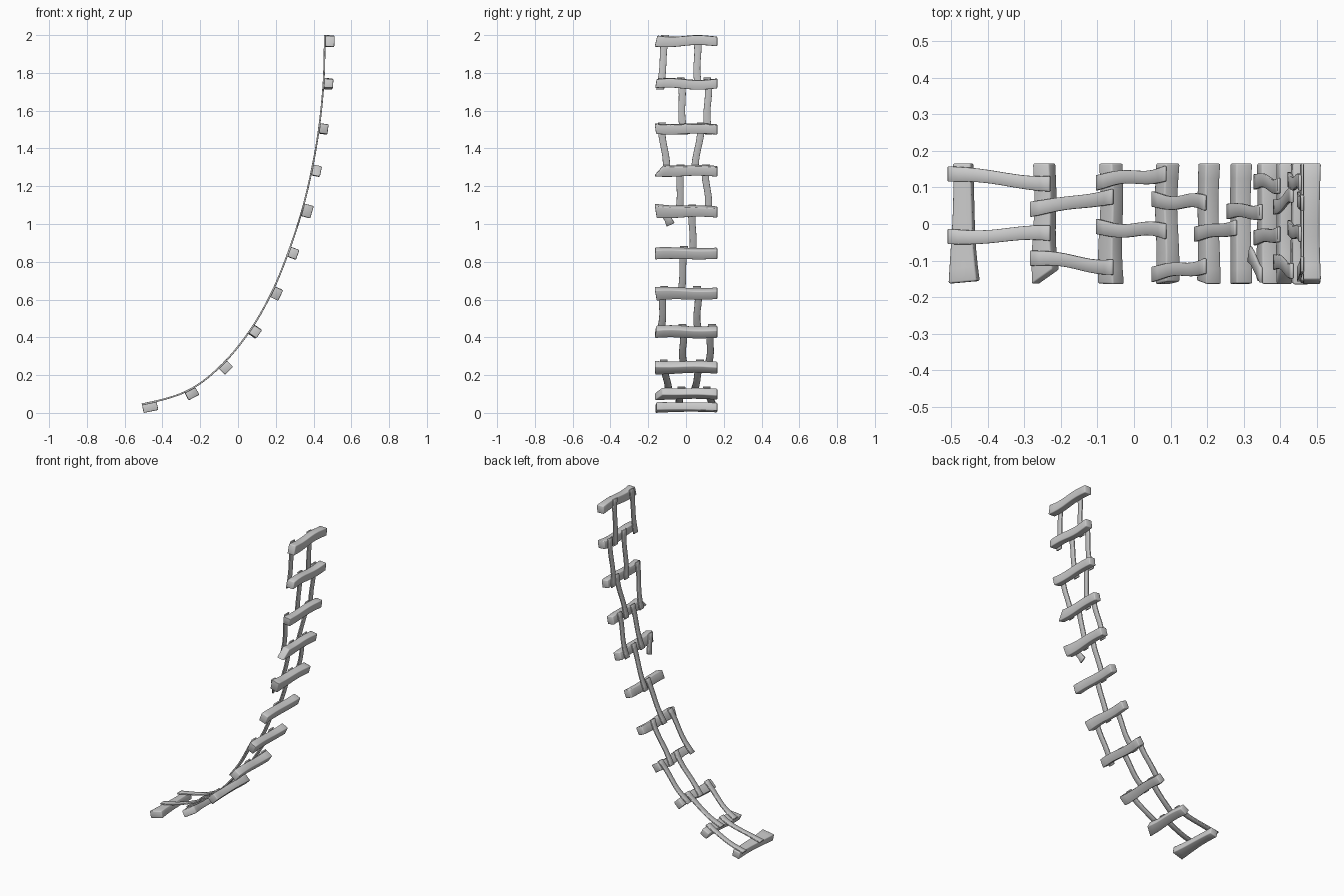
import bpy, bmesh, math
from mathutils import Vector

if "Cube" in bpy.data.objects:
    bpy.data.objects.remove(bpy.data.objects["Cube"])

# Sagging centre line of the ladder, one (x, z) point per rung, top to bottom
PATH = [(.460, 1.970), (.453, 1.743), (.429, 1.506), (.391, 1.286), (.340, 1.073), (.268, .853),
        (.182, .643), (.069, .443), (-.080, .259), (-.256, .122), (-.472, .053)]
pts = [Vector((x, 0, z)) for x, z in PATH]
pts = [2 * pts[0] - pts[1]] + pts + [2 * pts[-1] - pts[-2] + Vector((-.01, 0, .045))]


def at(u):
    """Catmull-Rom point, upward tangent and outward normal at rung number u."""
    i = min(max(int(math.floor(u)), 0), 9)
    t = u - i
    p0, p1, p2, p3 = pts[i:i + 4]
    b, c, d = p2 - p0, 2 * p0 - 5 * p1 + 4 * p2 - p3, 3 * p1 - p0 - 3 * p2 + p3
    pos = p1 + .5 * (b * t + c * t * t + d * t ** 3)
    tan = -(b + 2 * c * t + 3 * d * t * t).normalized()
    return pos, tan, Vector((tan.z, 0, -tan.x))


def loft(name, rings, bevel, segments):
    """Skin a run of four-cornered sections into one closed timber."""
    bm = bmesh.new()
    loops = [[bm.verts.new(v) for v in r] for r in rings]
    bm.faces.new(loops[0])
    bm.faces.new(loops[-1])
    for r, q in zip(loops, loops[1:]):
        for k in range(4):
            bm.faces.new((r[k], r[(k + 1) % 4], q[(k + 1) % 4], q[k]))
    bmesh.ops.recalc_face_normals(bm, faces=bm.faces)
    # worn, rounded edges
    sharp = [e for e in bm.edges if e.calc_face_angle() > math.radians(45)]
    bmesh.ops.bevel(bm, geom=sharp, offset=bevel, segments=segments, profile=.5, affect='EDGES')
    me = bpy.data.meshes.new(name)
    bm.to_mesh(me)
    bm.free()
    ob = bpy.data.objects.new(name, me)
    bpy.context.collection.objects.link(ob)
    bpy.ops.object.select_all(action='DESELECT')
    ob.select_set(True)
    bpy.context.view_layer.objects.active = ob
    bpy.ops.object.shade_smooth_by_angle(angle=math.radians(50))


# Rungs: ragged end (low edge, high edge, y of low corner, y of high corner), waviness, thickness
RUNGS = [(-.030, .028, -.166, -.152, .005, .048), (-.020, .026, -.163, -.155, -.005, .048),
         (-.024, .028, -.158, -.166, .003, .045), (-.026, .030, -.166, -.118, .003, .046),
         (-.030, .038, -.155, -.165, .003, .050), (-.026, .028, -.165, -.163, -.002, .048),
         (-.032, .030, -.155, -.165, -.003, .046), (-.024, .027, -.165, -.158, -.004, .048),
         (-.032, .028, -.163, -.165, .003, .046), (-.030, .034, -.165, -.125, .003, .044),
         (-.038, .042, -.163, -.156, .001, .044)]
for i, (lo, hi, ylo, yhi, wave, thick) in enumerate(RUNGS):
    p, t, n = at(i)
    rings = []
    for k in range(9):
        f = k / 8
        e = (1 - f) ** 2.2                       # influence of the ragged end
        w = wave * math.sin(f * 2 * math.pi * 1.1)
        a = lo * e - .025 * (1 - e) - w
        b = hi * e + .025 * (1 - e) - w
        ya, yb = ylo + (.166 - ylo) * f, yhi + (.166 - yhi) * f
        inn, out = .003, .003 + thick - .004 * math.sin(f * math.pi)
        rings.append([p + t * s + n * d + Vector((0, y, 0)) for s, d, y in
                      ((a, inn, ya), (b, inn, yb), (b, out, yb), (a, out, ya))])
    loft(f"rung_{i + 1}", rings, .005, 2)

# Side slats: rung above, y at top, y at bottom, sideways bow
SLATS = [(0, -.110, -.135, -.003), (0, .056, .065, .005), (1, -.028, -.013, .005), (1, .112, .118, .006),
         (2, -.128, -.102, -.004), (2, .080, .045, .003), (3, -.028, -.036, -.003), (3, .105, .118, -.005),
         (4, .033, .036, -.003), (5, -.010, -.026, -.003), (6, -.115, -.135, -.005), (6, .058, .065, .006),
         (7, -.020, -.010, .006), (7, .138, .116, -.006), (8, -.118, -.092, -.003), (8, .075, .042, -.003),
         (9, -.025, -.036, .003), (9, .110, .138, -.002)]


def slat(name, u0, u1, y0, y1, bow, steps=10, slant=0):
    """Thin strip following the sag; slant skews the lower end."""
    rings = []
    for k in range(steps + 1):
        f = k / steps
        y = y0 + (y1 - y0) * (.5 * f + .5 * f * f * (3 - 2 * f)) + bow * math.sin(f * 2.2 * math.pi)
        hw = .021 - .003 * math.sin(f * math.pi)
        ring = []
        for s, d in ((-1, -.005), (1, -.005), (1, .004), (-1, .004)):
            p, t, n = at(u0 + (u1 + slant * s - u0) * f)
            ring.append(p + n * d + Vector((0, y + s * hw, 0)))
        rings.append(ring)
    loft(name, rings, .0015, 1)


for j, (i, y0, y1, bow) in enumerate(SLATS):
    slat(f"side_slat_{j + 1}", i - .135, i + (1.17 if i == 9 else 1.135), y0, y1, bow)

# Snapped slat hanging below the fifth rung
slat("broken_slat", 3.86, 4.35, -.140, -.082, 0, 4, -.04)
